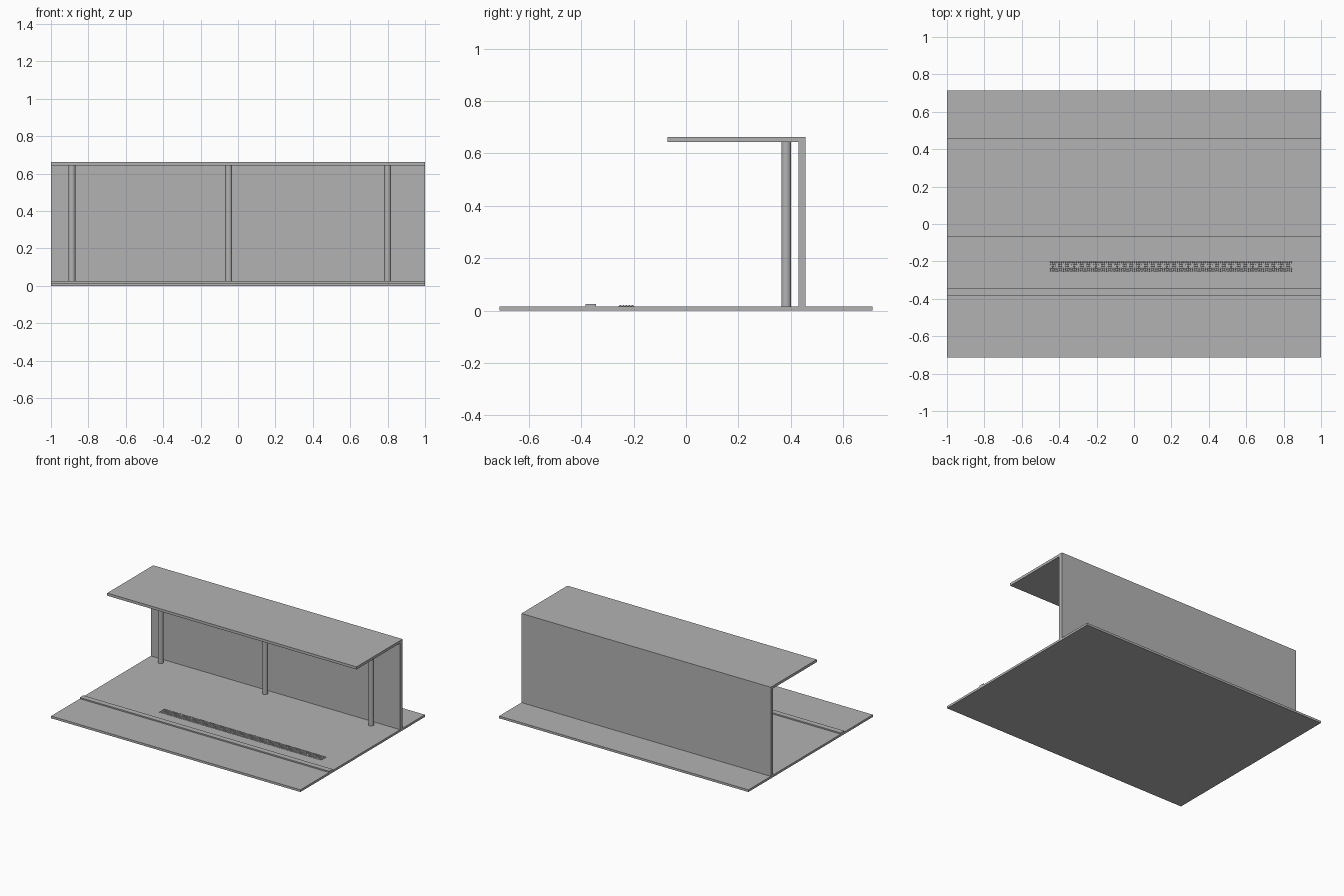
import bpy, bmesh, math
from mathutils import Matrix, Vector

if "Cube" in bpy.data.objects:
    bpy.data.objects.remove(bpy.data.objects["Cube"])

grey = bpy.data.materials.new("concrete grey")
grey.diffuse_color = (0.45, 0.45, 0.45, 1)
grey.use_nodes = True
grey.node_tree.nodes["Principled BSDF"].inputs["Base Color"].default_value = grey.diffuse_color


def finish(name, bm):
    mesh = bpy.data.meshes.new(name)
    bm.to_mesh(mesh)
    bm.free()
    mesh.materials.append(grey)
    obj = bpy.data.objects.new(name, mesh)
    bpy.context.collection.objects.link(obj)
    return obj


def box(name, x, y, z):
    """Box from (min, max) ranges."""
    bm = bmesh.new()
    size = Vector([r[1] - r[0] for r in (x, y, z)])
    mid = Vector([(r[0] + r[1]) / 2 for r in (x, y, z)])
    bmesh.ops.create_cube(bm, size=1, matrix=Matrix.Translation(mid) @ Matrix.Diagonal(size).to_4x4())
    return finish(name, bm)


def cylinders(name, places, sides, r1, r2, z0, z1):
    """One object of upright cylinders or cones at the (x, y) places."""
    bm = bmesh.new()
    for x, y in places:
        bmesh.ops.create_cone(bm, cap_ends=True, segments=sides, radius1=r1, radius2=r2,
                              depth=z1 - z0, matrix=Matrix.Translation((x, y, (z0 + z1) / 2)))
    return finish(name, bm)


# Floor, back wall and overhanging roof
FULL = (-1, 1)
box("platform_floor", FULL, (-0.713, 0.713), (0, 0.016))
box("back_wall", FULL, (0.429, 0.457), (0.016, 0.643))
box("roof", FULL, (-0.07, 0.457), (0.643, 0.662))

# Raised platform edge strip
box("edge_strip", FULL, (-0.384, -0.344), (0.016, 0.025))

# Round columns in front of the wall
for i, x in enumerate((-0.888, -0.05, 0.80)):
    col = cylinders(f"column_{i + 1}", [(x, 0.383)], 32, 0.019, 0.019, 0.016, 0.643)
    bpy.ops.object.select_all(action='DESELECT')
    col.select_set(True)
    bpy.context.view_layer.objects.active = col
    bpy.ops.object.shade_smooth_by_angle(angle=math.radians(40))

# Tactile paving: thin plate with rows of small studs
box("tactile_plate", (-0.452, 0.848), (-0.257, -0.198), (0.016, 0.018))
studs = [(-0.446 + 1.288 * i / 112, -0.2275 + 0.0115 * j) for i in range(113) for j in range(-2, 3)]
cylinders("tactile_studs", studs, 8, 0.0038, 0.0026, 0.018, 0.021)
